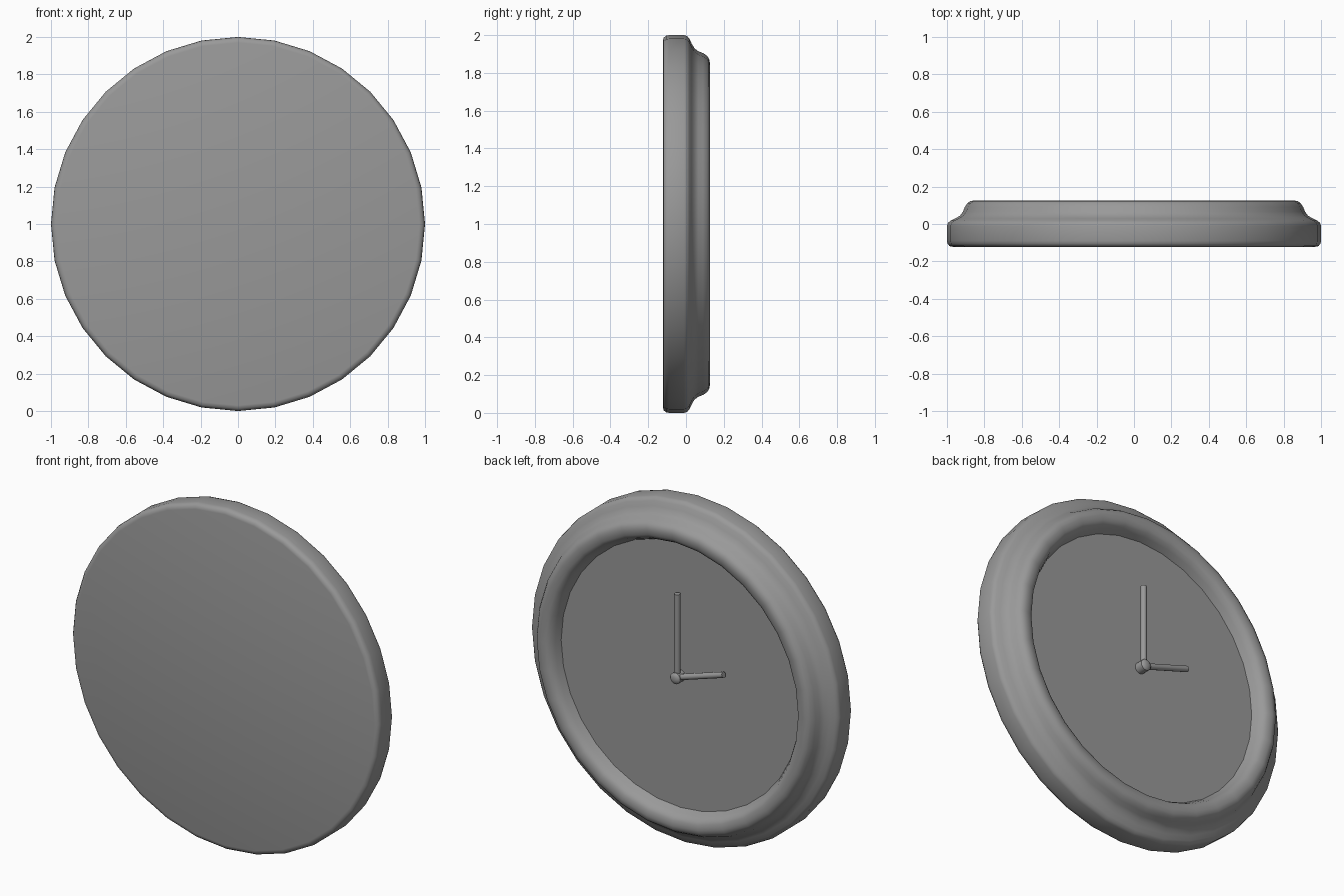
import bpy, bmesh, math
from mathutils import Vector, Matrix

cube = bpy.data.objects.get("Cube")
if cube:
    bpy.data.objects.remove(cube)

# Single flat grey
grey = bpy.data.materials.new("plain_grey")
grey.use_nodes = True
colour = (0.32, 0.32, 0.32, 1)
grey.diffuse_color = colour
grey.node_tree.nodes["Principled BSDF"].inputs["Base Color"].default_value = colour

CENTRE = Vector((0, 0, 1))


def finish(name, bm, angle):
    bmesh.ops.recalc_face_normals(bm, faces=bm.faces)
    mesh = bpy.data.meshes.new(name)
    bm.to_mesh(mesh)
    bm.free()
    mesh.materials.append(grey)
    ob = bpy.data.objects.new(name, mesh)
    bpy.context.collection.objects.link(ob)
    bpy.ops.object.select_all(action='DESELECT')
    ob.select_set(True)
    bpy.context.view_layer.objects.active = ob
    bpy.ops.object.shade_smooth_by_angle(angle=math.radians(angle))
    return ob


def lathe(name, profile, sides, angle=50, cap_start=False, cap_end=False):
    """Turn (radius, y) points around the depth axis through the centre."""
    bm = bmesh.new()
    rings = []
    for r, y in profile:
        rings.append([bm.verts.new(CENTRE + Vector((r * math.cos(t), y, r * math.sin(t))))
                      for t in (2 * math.pi * i / sides for i in range(sides))])
    for a, b in zip(rings, rings[1:]):
        for i in range(sides):
            j = (i + 1) % sides
            bm.faces.new((a[i], a[j], b[j], b[i]))
    if cap_start:
        bm.faces.new(rings[0])
    if cap_end:
        bm.faces.new(rings[-1])
    return finish(name, bm, angle)


def hand(name, length, degrees, radius, y):
    """Thin rod from the centre, angle measured up from -x."""
    t = math.radians(degrees)
    direction = Vector((-math.cos(t), 0, math.sin(t)))
    bm = bmesh.new()
    place = Matrix.Translation(CENTRE + Vector((0, y, 0)) + direction * length / 2)
    bmesh.ops.create_cone(bm, cap_ends=True, segments=12, radius1=radius, radius2=radius,
                          depth=length,
                          matrix=place @ direction.to_track_quat('Z', 'Y').to_matrix().to_4x4())
    return finish(name, bm, 40)


# Round case: flat plate, straight side, cove and raised rim, sunken dial
lathe("clock_case", [
    (0.97, -0.122), (0.987, -0.118), (0.997, -0.105), (1.0, -0.09),
    (1.0, -0.01), (0.995, 0.006), (0.98, 0.018), (0.955, 0.03),
    (0.93, 0.045), (0.915, 0.065), (0.905, 0.09), (0.89, 0.112),
    (0.875, 0.122), (0.855, 0.126), (0.825, 0.122), (0.805, 0.11),
    (0.79, 0.085), (0.775, 0.05)], 32, cap_start=True)
lathe("dial", [(0.78, 0.045), (0.78, 0.05)], 32, 30, True, True)

# Hands and centre pin
hand("minute_hand", 0.49, 90, 0.017, 0.08)
hand("hour_hand", 0.315, 17.5, 0.017, 0.08)
lathe("centre_pin", [(0.033, 0.05), (0.033, 0.1), (0.025, 0.108), (0.01, 0.112)],
      16, 40, cap_end=True)
